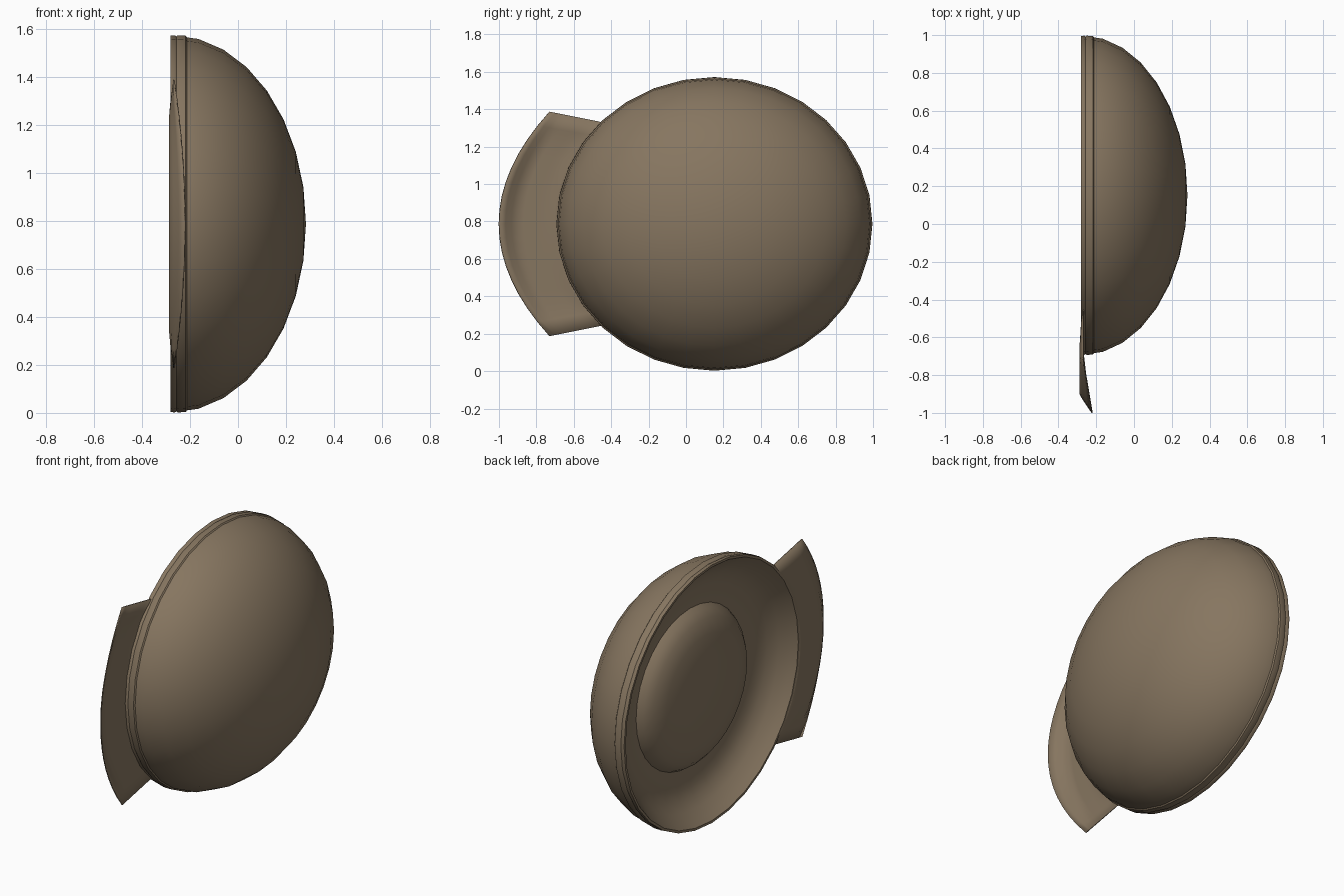
import bpy, bmesh, math

if "Cube" in bpy.data.objects:
    bpy.data.objects.remove(bpy.data.objects["Cube"])

CY, CZ = 0.152, 0.787      # centre of the crown opening
RY, RZ = 0.845, 0.785      # its half-sizes
SEG = 32

cloth = bpy.data.materials.new("tan_brown")
cloth.diffuse_color = (0.24, 0.18, 0.117, 1)
cloth.use_nodes = True
cloth.node_tree.nodes["Principled BSDF"].inputs["Base Color"].default_value = cloth.diffuse_color


def finish(name, bm, angle):
    bmesh.ops.recalc_face_normals(bm, faces=bm.faces)
    mesh = bpy.data.meshes.new(name)
    bm.to_mesh(mesh)
    bm.free()
    mesh.materials.append(cloth)
    ob = bpy.data.objects.new(name, mesh)
    bpy.context.collection.objects.link(ob)
    bpy.ops.object.select_all(action='DESELECT')
    bpy.context.view_layer.objects.active = ob
    ob.select_set(True)
    bpy.ops.object.shade_smooth_by_angle(angle=math.radians(angle))
    return ob


def lathe(name, profile, angle):
    """Elliptical lathe about the x axis; profile of (x, relative radius), poles at both ends."""
    bm = bmesh.new()
    rings = []
    for x, r in profile:
        if r == 0:
            rings.append([bm.verts.new((x, CY, CZ))] * SEG)
        else:
            rings.append([bm.verts.new((x, CY + RY * r * math.cos(a), CZ + RZ * r * math.sin(a)))
                          for a in (2 * math.pi * i / SEG for i in range(SEG))])
    for p, q in zip(rings, rings[1:]):
        for i in range(SEG):
            j = (i + 1) % SEG
            bm.faces.new(list(dict.fromkeys((p[i], p[j], q[j], q[i]))))
    return finish(name, bm, angle)


# Crown: outer dome, banded rim, curved inner wall, raised lining
dome = [(-0.273 + 0.556 * math.cos(math.radians(11.25 * k)),
         math.sin(math.radians(11.25 * k))) for k in range(8)]
dome[0] = (0.283, 0)
band = [(-0.212, 0.989), (-0.218, 0.998), (-0.25, 1.0), (-0.257, 0.995),
        (-0.264, 1.0), (-0.281, 0.998)]
inner_wall = [(-0.281, 0.98), (-0.25, 0.95), (-0.2, 0.895), (-0.16, 0.83),
              (-0.14, 0.76), (-0.13, 0.68)]
lining = [(-0.132, 0.61), (-0.165, 0.585), (-0.2, 0.535), (-0.23, 0.43),
          (-0.247, 0.27), (-0.253, 0.13), (-0.255, 0)]
lathe("crown", dome + band + inner_wall + lining, 40)

# Brim: thin sheet from the rim to a curved front edge that curls up
NT, NS = 16, 10
bm = bmesh.new()
grid = []
for i in range(NT + 1):
    t = 2 * i / NT - 1
    z0 = 0.54 * t
    y0 = CY - 0.975 * RY * math.sqrt(1 - (z0 / (0.975 * RZ)) ** 2)
    y1, z1 = -1 + 0.27 * t * t, 0.6 * t
    row = []
    for k in range(NS + 1):
        s = k / NS
        curl = (0.064 - 0.046 * t * t) * max(0, (s - 0.7) / 0.3) ** 1.1
        side = 0.018 * max(0, (abs(t) - 0.75) / 0.25) ** 1.5
        root = 0.012 * max(0, 1 - s / 0.25)
        x = -0.285 + max(curl, side, root)
        row.append(bm.verts.new((x, y0 + (y1 - y0) * s, CZ + z0 + (z1 - z0) * s)))
    grid.append(row)
for p, q in zip(grid, grid[1:]):
    for k in range(NS):
        bm.faces.new((p[k], p[k + 1], q[k + 1], q[k]))
brim = finish("brim", bm, 50)
solid = brim.modifiers.new("thickness", 'SOLIDIFY')
solid.thickness = 0.006
solid.offset = 0
